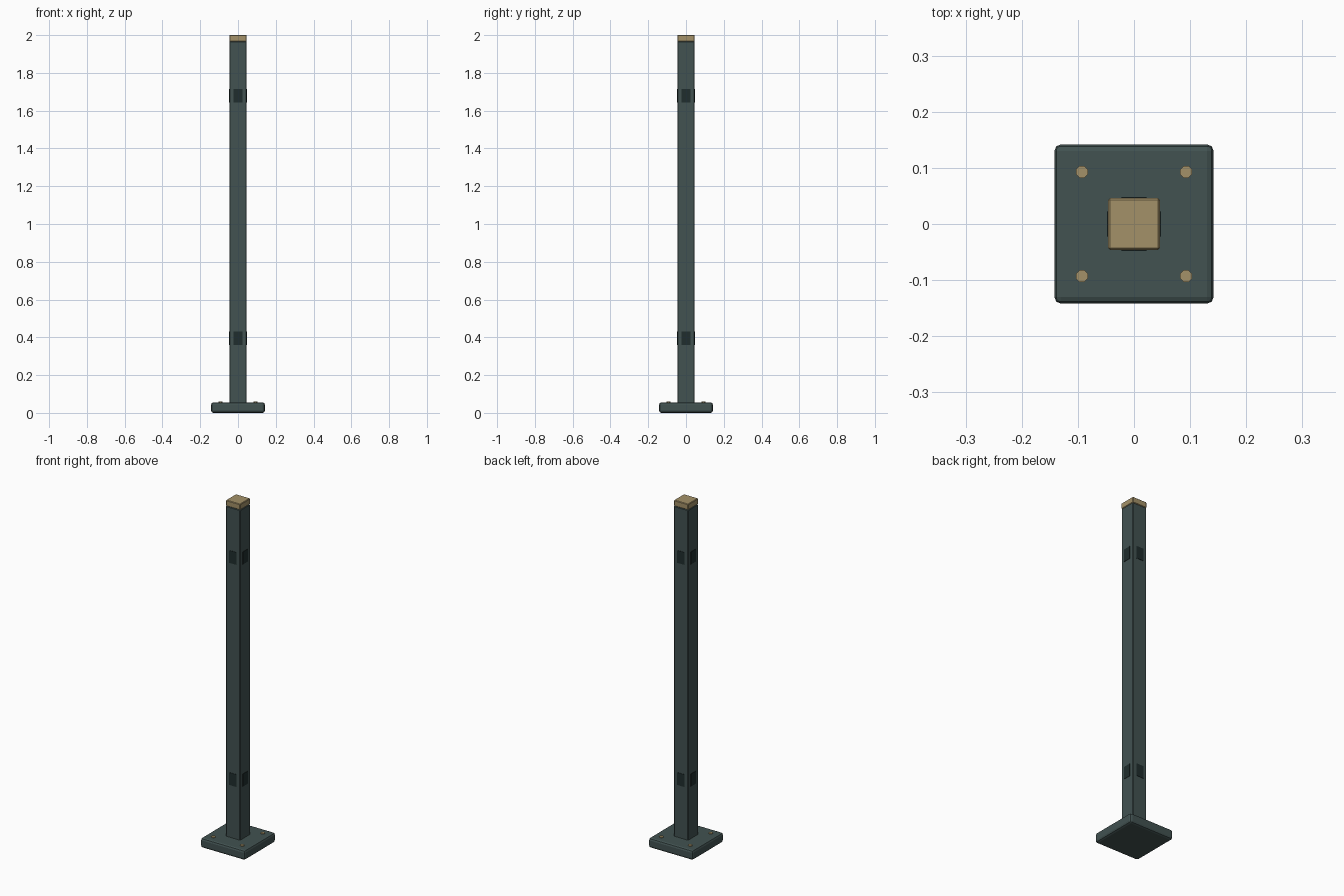
import bpy, math

if "Cube" in bpy.data.objects:
    bpy.data.objects.remove(bpy.data.objects["Cube"])

def material(name, rgb):
    m = bpy.data.materials.new(name)
    m.diffuse_color = (*rgb, 1)
    m.use_nodes = True
    m.node_tree.nodes["Principled BSDF"].inputs["Base Color"].default_value = m.diffuse_color
    return m

GREEN = material("slate green", (0.054, 0.085, 0.083))
DARK = material("dark slate", (0.014, 0.026, 0.026))
TAN = material("brass tan", (0.37, 0.285, 0.14))

def box(name, size, loc, mat, bevel=0, segments=1):
    bpy.ops.mesh.primitive_cube_add(size=1, location=loc)
    o = bpy.context.object
    o.name = name
    o.scale = size
    bpy.ops.object.transform_apply(location=False, rotation=False, scale=True)
    o.data.materials.append(mat)
    if bevel:
        b = o.modifiers.new("bevel", 'BEVEL')
        b.width, b.segments = bevel, segments
    return o

# Base plate, post and cap
box("base_plate", (0.284, 0.284, 0.056), (0, 0, 0.028), GREEN, 0.012, 2)
box("post", (0.092, 0.092, 1.92), (0, 0, 1.007), GREEN, 0.004)
box("cap", (0.092, 0.092, 0.034), (0, 0, 1.983), TAN, 0.003)

# Anchor bolts at the base corners
for sx in (-1, 1):
    for sy in (-1, 1):
        bpy.ops.mesh.primitive_cylinder_add(vertices=8, radius=0.0115, depth=0.02,
                                            location=(sx * 0.093, sy * 0.093, 0.05),
                                            rotation=(0, 0, math.pi / 8))
        bpy.context.object.name = "anchor_bolt"
        bpy.context.object.data.materials.append(TAN)

# Slot plates on all four faces, at two heights
for z in (0.395, 1.68):
    for i in range(4):
        a = i * math.pi / 2
        o = box("slot_plate", (0.045, 0.006, 0.072),
                (0.045 * math.sin(a), -0.045 * math.cos(a), z), DARK)
        o.rotation_euler.z = a
